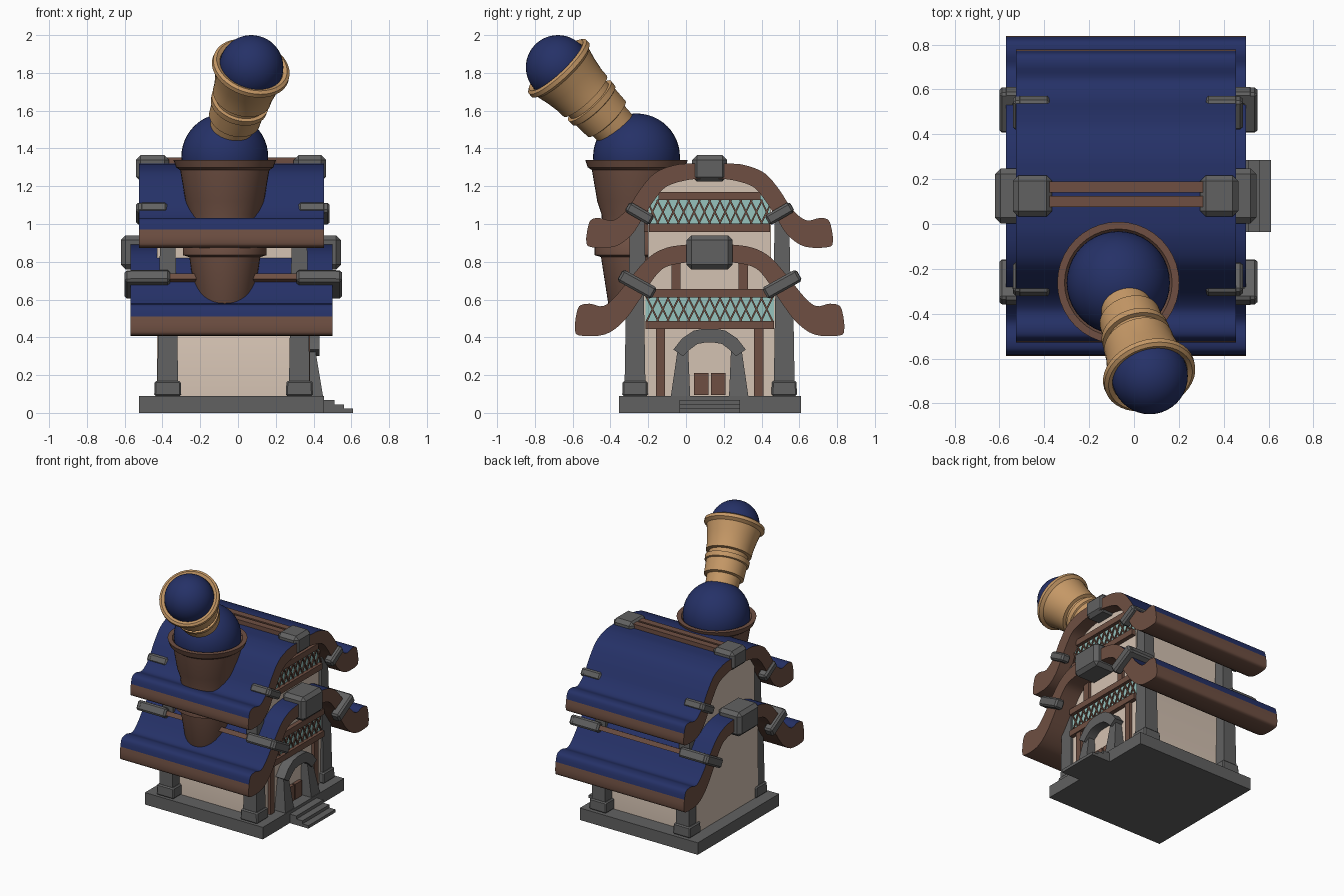
import bpy, bmesh, math
from mathutils import Vector, Matrix

if "Cube" in bpy.data.objects:
    bpy.data.objects.remove(bpy.data.objects["Cube"])

CY = 0.125   # the house is symmetric about this y


def mat(name, r, g, b):
    m = bpy.data.materials.new(name)
    m.diffuse_color = [(c / 255 / 12.92 if c < 11 else ((c / 255 + 0.055) / 1.055) ** 2.4) for c in (r, g, b)] + [1]
    m.use_nodes = True
    m.node_tree.nodes["Principled BSDF"].inputs["Base Color"].default_value = m.diffuse_color
    return m


BLUE = mat("navy_blue", 37, 49, 103)
BROWN = mat("wood_brown", 110, 79, 66)
GREY = mat("stone_grey", 97, 97, 97)
TAN = mat("plaster_tan", 212, 194, 178)
GOLD = mat("brass_gold", 197, 152, 102)
TEAL = mat("window_teal", 150, 195, 190)


def finish(name, bm, *mats, angle=35):
    bmesh.ops.recalc_face_normals(bm, faces=bm.faces)
    me = bpy.data.meshes.new(name)
    bm.to_mesh(me)
    bm.free()
    for m in mats:
        me.materials.append(m)
    for p in me.polygons:
        p.use_smooth = True
    me.set_sharp_from_angle(angle=math.radians(angle))
    ob = bpy.data.objects.new(name, me)
    bpy.context.collection.objects.link(ob)
    return ob


def box(name, x, y, z, m, taper=1.0, bevel=0.0, tilt=0.0):
    """Box from ranges; taper scales the top, tilt turns it about x."""
    bm = bmesh.new()
    bmesh.ops.create_cube(bm, size=1)
    c = Vector(((x[0] + x[1]) / 2, (y[0] + y[1]) / 2, (z[0] + z[1]) / 2))
    for v in bm.verts:
        t = taper if v.co.z > 0 else 1
        v.co = Vector((v.co.x * (x[1] - x[0]) * t, v.co.y * (y[1] - y[0]) * t, v.co.z * (z[1] - z[0])))
    if bevel:
        bmesh.ops.bevel(bm, geom=bm.edges[:], offset=bevel, segments=1, affect='EDGES')
    bm.transform(Matrix.Translation(c) @ Matrix.Rotation(tilt, 4, 'X'))
    return finish(name, bm, m, angle=25)


def prism(name, pts, x0, x1, *mats, second=0):
    """Extrude a (y, z) outline along x; the first `second` sides get material 1."""
    bm = bmesh.new()
    a = [bm.verts.new((x0, *p)) for p in pts]
    b = [bm.verts.new((x1, *p)) for p in pts]
    n = len(pts)
    for i in range(n):
        f = bm.faces.new((a[i], a[(i + 1) % n], b[(i + 1) % n], b[i]))
        f.material_index = 1 if i < second else 0
    bm.faces.new(a)
    bm.faces.new(b)
    return finish(name, bm, *mats)


def mirror(pts):
    return pts + [(2 * CY - y, z) for y, z in reversed(pts)]


def curve(pts, k=4):
    out = []
    for i in range(len(pts) - 1):
        p = [Vector(pts[max(0, min(len(pts) - 1, j))]) for j in range(i - 1, i + 3)]
        for s in range(k):
            t = s / k
            out.append(tuple(0.5 * (2 * p[1] + (p[2] - p[0]) * t + (2 * p[0] - 5 * p[1] + 4 * p[2] - p[3]) * t * t
                                    + (3 * p[1] - p[0] - 3 * p[2] + p[3]) * t ** 3)))
    return out + [tuple(pts[-1])]


def lathe(name, prof, m, matrix, seg=40):
    bm = bmesh.new()
    rings = [[bm.verts.new((r * math.cos(i * math.tau / seg), r * math.sin(i * math.tau / seg), z))
              for i in range(seg)] for r, z in prof]
    for p, q in zip(rings, rings[1:]):
        for i in range(seg):
            j = (i + 1) % seg
            bm.faces.new((p[i], p[j], q[j], q[i]))
    bm.faces.new(rings[0])
    bm.faces.new(rings[-1])
    bm.transform(matrix)
    return finish(name, bm, m)


def ball(name, r, c, m):
    bm = bmesh.new()
    bmesh.ops.create_uvsphere(bm, u_segments=40, v_segments=24, radius=r)
    bm.transform(Matrix.Translation(c))
    return finish(name, bm, m)


# Stone base and steps
box("base_slab", (-0.525, 0.455), (-0.355, 0.61), (0, 0.09), GREY)
for i, (x, z) in enumerate([(0.51, 0.068), (0.56, 0.045), (0.61, 0.022)]):
    box(f"step_{i}", (0.44, x), (-0.035, 0.285), (0, z), GREY)

# Plaster walls
prism("lower_wall", mirror([(-0.24, 0.08), (-0.24, 0.66), (-0.15, 0.79), (0.0, 0.84)]), -0.43, 0.36, TAN)
prism("upper_wall", mirror([(-0.2, 0.72), (-0.2, 1.13), (-0.12, 1.23), (0.0, 1.28)]), -0.43, 0.36, TAN)

# Curved roofs: blue on the outer surface, wood on ends and underside
lower_out = [(-0.583, 0.51), (-0.565, 0.565), (-0.51, 0.578), (-0.44, 0.565), (-0.375, 0.615), (-0.29, 0.72),
             (-0.195, 0.825), (-0.1, 0.875), (0.02, 0.892), (CY, 0.895)]
lower_in = [(-0.583, 0.51), (-0.588, 0.445), (-0.565, 0.41), (-0.43, 0.415), (-0.33, 0.485), (-0.245, 0.60),
            (-0.165, 0.72), (-0.1, 0.775), (0.02, 0.798), (CY, 0.80)]
upper_out = [(-0.522, 0.97), (-0.505, 1.02), (-0.46, 1.032), (-0.385, 1.02), (-0.31, 1.08), (-0.245, 1.18),
             (-0.165, 1.27), (-0.06, 1.312), (0.03, 1.32), (CY, 1.32)]
upper_in = [(-0.522, 0.97), (-0.528, 0.91), (-0.505, 0.878), (-0.38, 0.88), (-0.29, 0.94), (-0.23, 1.03),
            (-0.165, 1.13), (-0.1, 1.20), (0.02, 1.235), (CY, 1.24)]
for name, o, n, x0, x1 in [("lower_roof", lower_out, lower_in, -0.57, 0.50),
                           ("upper_roof", upper_out, upper_in, -0.525, 0.455)]:
    top = mirror(curve(o)[:-1])
    under = mirror(curve(n)[1:-1])[::-1]
    prism(name, top + under, x0, x1, BROWN, BLUE, second=len(top) - 1)

# Corner pillars
for x in (-0.372, 0.325):
    for y in (-0.27, 0.52):
        box("pillar_foot", (x - 0.072, x + 0.072), (y - 0.068, y + 0.068), (0.09, 0.17), GREY, 0.95, 0.008)
        box("pillar_shaft", (x - 0.055, x + 0.055), (y - 0.055, y + 0.055), (0.16, 0.65), GREY, 0.85)
        s = 0.012 if y < CY else -0.012
        box("upper_pillar", (x - 0.045, x + 0.045), (y + s - 0.045, y + s + 0.045), (0.70, 1.02), GREY, 0.85)

# Ridge stones and ridge beams
for x0, x1, y, z in [(-0.54, -0.365, 0.092, (1.225, 1.365)), (0.295, 0.465, 0.092, (1.225, 1.365)),
                     (-0.62, -0.43, 0.122, (0.76, 0.94)), (0.355, 0.545, 0.122, (0.76, 0.94))]:
    box("ridge_stone", (x0, x1), (CY - y, CY + y), z, GREY, 1, 0.025)
for y in (0.075, 0.14):
    box("ridge_beam", (-0.4, 0.33), (y, y + 0.05), (1.29, 1.352), BROWN)

# Slope beams with stone clips at the ends
for name, cy, cz, length, th, ends, xin, ang in [
        ("upper", -0.245, 1.055, 0.15, 0.06, (-0.54, 0.485), 0.165, 30),
        ("lower", -0.258, 0.68, 0.205, 0.07, (-0.60, 0.55), 0.24, 29)]:
    for side in (1, -1):
        a = math.radians(-ang) * side
        d = Vector((0, -math.cos(a), -math.sin(a))) * side
        c = Vector((0, CY + (cy - CY) * side, cz))
        q = c + d * (length / 2 - 0.03)
        box(name + "_slope_beam", (-0.42, 0.36), (q.y - 0.016, q.y + 0.016), (q.z - 0.017, q.z + 0.017), BROWN, tilt=a)
        for e, s in ((ends[0], 1), (ends[1], -1)):
            xs = sorted((e, e + s * 0.07))
            box(name + "_clip", xs, (c.y - length / 2, c.y + length / 2), (cz - th / 2, cz + th / 2),
                GREY, 1, 0.012, a)
            xs = sorted((e + s * 0.02, e + s * xin))
            box(name + "_clip_arm", xs, (q.y - 0.032, q.y + 0.032), (q.z - th / 2, q.z + th / 2),
                GREY, 1, 0.012, a)

# Gable timbers and lattice windows
for z0, half in ((0.465, 0.34), (1.0 - 0.02, 0.32)):
    box("window_glass", (0.355, 0.366), (CY - half, CY + half), (z0, z0 + 0.17), TEAL)
    for z in (z0, z0 + 0.168):
        w = half if z < 1.1 else 0.27
        box("gable_beam", (0.35, 0.392), (CY - w, CY + w), (z - 0.022, z + 0.022), BROWN)
    for i in range(12):
        y = CY - 0.3025 + i * 0.055
        for s in (1, -1):
            box("lattice_bar", (0.366, 0.374), (y - 0.0045, y + 0.0045), (z0 + 0.012, z0 + 0.156), BROWN,
                tilt=s * 0.45)
for y, z in ((0.26, (0.09, 0.45)), (0.178, (0.64, 0.82))):
    for s in (1, -1):
        box("gable_post", (0.35, 0.382), (CY + s * y - 0.024, CY + s * y + 0.024), z, BROWN)

# Doorway: low double doors, slanted legs, arch
for y in (0.042, 0.132):
    box("door_leaf", (0.36, 0.385), (y, y + 0.078), (0.095, 0.21), BROWN)
leg = [(-0.08, 0.09), (0.022, 0.09), (0.012, 0.33), (-0.045, 0.33)]
for s in (1, -1):
    ob = prism("door_leg", [(CY + (y - CY) * s, z) for y, z in leg], 0.35, 0.45, GREY)
    for v in ob.data.vertices:   # lean the outer face back
        if v.co.x > 0.4 and v.co.z > 0.2:
            v.co.x = 0.41
arch_out = mirror([(-0.067, 0.335), (-0.02, 0.395), (0.04, 0.435), (0.09, 0.445)])
arch_in = mirror([(-0.015, 0.30), (0.02, 0.335), (0.06, 0.365), (0.1, 0.372)])
prism("door_arch", arch_out + arch_in[::-1], 0.35, 0.432, GREY)

# Observatory turret
T = Vector((-0.07, -0.262, 0))
lathe("turret", [(0.12, 0.52), (0.15, 0.58), (0.188, 0.825), (0.222, 0.835), (0.222, 0.9), (0.18, 0.96),
                 (0.185, 1.05), (0.208, 1.12), (0.236, 1.285), (0.258, 1.30), (0.272, 1.34), (0.24, 1.34),
                 (0.225, 1.32)], BROWN, Matrix.Translation(T))
ball("turret_dome", 0.23, T + Vector((0, 0, 1.355)), BLUE)

# Telescope, built from its mouth backwards
mouth = Vector((0.07, -0.678, 1.83))
axis = Vector((0.145, -0.42, 0.445)).normalized()
M = Matrix.Translation(mouth) @ axis.to_track_quat('Z', 'Y').to_matrix().to_4x4()
tube = [(0.165, -0.03), (0.172, 0.005), (0.192, 0.015), (0.208, 0.005), (0.21, -0.018), (0.188, -0.035),
        (0.172, -0.10), (0.16, -0.17), (0.158, -0.215), (0.135, -0.22), (0.135, -0.25), (0.155, -0.252),
        (0.153, -0.285), (0.142, -0.29), (0.138, -0.385), (0.117, -0.392), (0.11, -0.55)]
lathe("telescope_tube", tube, GOLD, M)
ball("telescope_lens", 0.17, mouth, BLUE)
